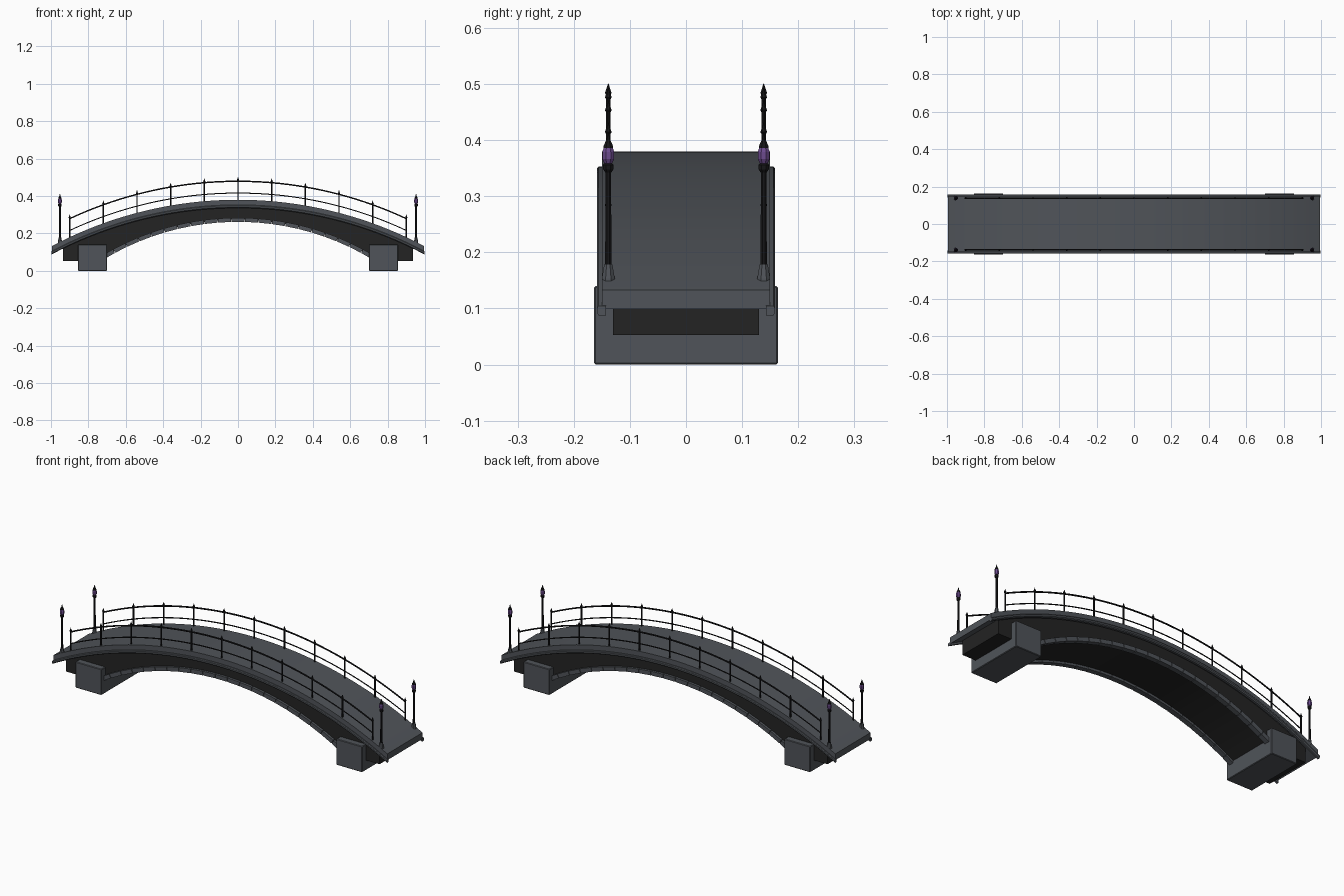
import bpy, bmesh, math

if "Cube" in bpy.data.objects:
    bpy.data.objects.remove(bpy.data.objects["Cube"])

def material(name, col):
    m = bpy.data.materials.new(name)
    m.diffuse_color = (*col, 1)
    m.use_nodes = True
    m.node_tree.nodes["Principled BSDF"].inputs["Base Color"].default_value = m.diffuse_color
    return m

STONE = material("grey stone", (0.080, 0.088, 0.100))
DARK = material("dark underside", (0.017, 0.017, 0.017))
IRON = material("black iron", (0.008, 0.008, 0.009))
GLASS = material("purple glass", (0.15, 0.07, 0.27))

def deck_z(x):
    return 0.38 - 2.125 + math.sqrt(2.125 ** 2 - x * x)

def arch_z(x):
    return 0.262 - 1.385 + math.sqrt(1.385 ** 2 - x * x)

def finish(bm, name, mat, smooth=False):
    bmesh.ops.recalc_face_normals(bm, faces=bm.faces)
    me = bpy.data.meshes.new(name)
    bm.to_mesh(me)
    bm.free()
    ob = bpy.data.objects.new(name, me)
    bpy.context.collection.objects.link(ob)
    me.materials.append(mat)
    if smooth:
        bpy.ops.object.select_all(action='DESELECT')
        ob.select_set(True)
        bpy.context.view_layer.objects.active = ob
        bpy.ops.object.shade_smooth_by_angle(angle=math.radians(30))
    return ob

def loft(bm, rings):
    rings = [[bm.verts.new(p) for p in r] for r in rings]
    n = len(rings[0])
    for a, b in zip(rings, rings[1:]):
        for i in range(n):
            j = (i + 1) % n
            bm.faces.new((a[i], a[j], b[j], b[i]))
    bm.faces.new(rings[0])
    bm.faces.new(rings[-1])

def sweep(name, mat, section, x_end, curve, steps, smooth=True):
    # carries a (y, z offset) section along the curve from -x_end to x_end
    bm = bmesh.new()
    xs = [-x_end + 2 * x_end * i / steps for i in range(steps + 1)]
    loft(bm, [[(x, y, curve(x) + dz) for y, dz in section] for x in xs])
    return finish(bm, name, mat, smooth)

def rect(y0, y1, z0, z1):
    return [(y0, z0), (y1, z0), (y1, z1), (y0, z1)]

def circle(y, z, r, n=8):
    return [(y + r * math.cos(math.tau * (i + .5) / n),
             z + r * math.sin(math.tau * (i + .5) / n)) for i in range(n)]

def turned(bm, x, y, profile, n=8):
    # stacks rings of (radius, height)
    loft(bm, [[(x + r * math.cos(math.tau * (i + .5) / n),
                y + r * math.sin(math.tau * (i + .5) / n), z) for i in range(n)]
              for r, z in profile])

def box(name, mat, x0, x1, y, z0, z1):
    bm = bmesh.new()
    loft(bm, [[(x0, -y, z), (x1, -y, z), (x1, y, z), (x0, y, z)] for z in (z0, z1)])
    ob = finish(bm, name, mat)
    b = ob.modifiers.new("soft edge", 'BEVEL')
    b.width, b.segments = 0.003, 1
    return ob

# Arched walkway
sweep("deck", STONE, rect(-0.15, 0.15, -0.034, 0), 0.995, deck_z, 40)

# Dark body between walkway and arch
bm = bmesh.new()
N = 40
top = [(x, deck_z(x) - 0.03) for x in [-0.935 + 1.87 * i / N for i in range(N + 1)]]
low = [(x, arch_z(x) + 0.012) for x in [-0.72 + 1.44 * i / N for i in range(N + 1)]]
low = [(-0.935, 0.053), (-0.72, 0.053)] + low + [(0.72, 0.053), (0.935, 0.053)]
outline = top + low[::-1]
loft(bm, [[(x, y, z) for x, z in outline] for y in (-0.13, 0.13)])
bmesh.ops.triangulate(bm, faces=[f for f in bm.faces if len(f.verts) > 4])
finish(bm, "spandrel_body", DARK)

# Footings
for s, side in ((-1, "left"), (1, "right")):
    box(side + "_footing", STONE, *sorted((s * 0.70, s * 0.855)), 0.164, 0, 0.14)

for s, side in ((-1, "front"), (1, "back")):
    # Rounded moulding along the walkway edge
    sweep(side + "_moulding", STONE,
          [(s * a, b) for a, b in ((0.143, -0.027), (0.156, -0.027), (0.159, -0.031),
                                   (0.159, -0.039), (0.155, -0.044), (0.143, -0.044))],
          0.998, deck_z, 40)

    # Arch ring made of separate stones with narrow joints
    bm = bmesh.new()
    count = 21
    a_end = math.asin(0.72 / 1.385)
    for k in range(count):
        rings = []
        for t in (k + 0.02, k + 0.98):
            a = -a_end + 2 * a_end * t / count
            rings.append([(r * math.sin(a), s * y, 0.262 - 1.385 + r * math.cos(a))
                          for r, y in ((1.385, 0.115), (1.385, 0.143),
                                       (1.407, 0.143), (1.407, 0.115))])
        loft(bm, rings)
    finish(bm, side + "_arch_ring", STONE)

    # Railing
    y = s * 0.1385
    sweep(side + "_handrail", IRON, circle(y, 0.099, 0.0042), 0.90, deck_z, 40)
    sweep(side + "_middle_rail", IRON, circle(y, 0.036, 0.003), 0.90, deck_z, 40)
    bm = bmesh.new()
    for k in range(-5, 6):
        x = 0.18 * k
        z = deck_z(x)
        turned(bm, x, y, [(0.004, z - 0.01), (0.004, z + 0.1), (0.0065, z + 0.104),
                          (0.0035, z + 0.112), (0.0005, z + 0.121)])
    finish(bm, side + "_rail_posts", IRON, True)

    # Lamps at both ends
    for e, end in ((-1, "left"), (1, "right")):
        x = e * 0.952
        name = side + "_" + end + "_lamp_"
        bm = bmesh.new()
        turned(bm, x, y, [(0.0125, 0.145), (0.0125, 0.153), (0.008, 0.178)])
        finish(bm, name + "base", STONE)
        bm = bmesh.new()
        turned(bm, x, y, [(0.006, 0.17), (0.0055, 0.342), (0.010, 0.348),
                          (0.010, 0.356), (0.006, 0.36)])
        finish(bm, name + "pole", IRON, True)
        bm = bmesh.new()
        turned(bm, x, y, [(0.007, 0.358), (0.0115, 0.366), (0.0115, 0.379), (0.008, 0.388)])
        finish(bm, name + "lantern", GLASS)
        bm = bmesh.new()
        turned(bm, x, y, [(0.0095, 0.386), (0.0095, 0.389), (0.004, 0.400), (0.0005, 0.414)])
        finish(bm, name + "cap", IRON)
